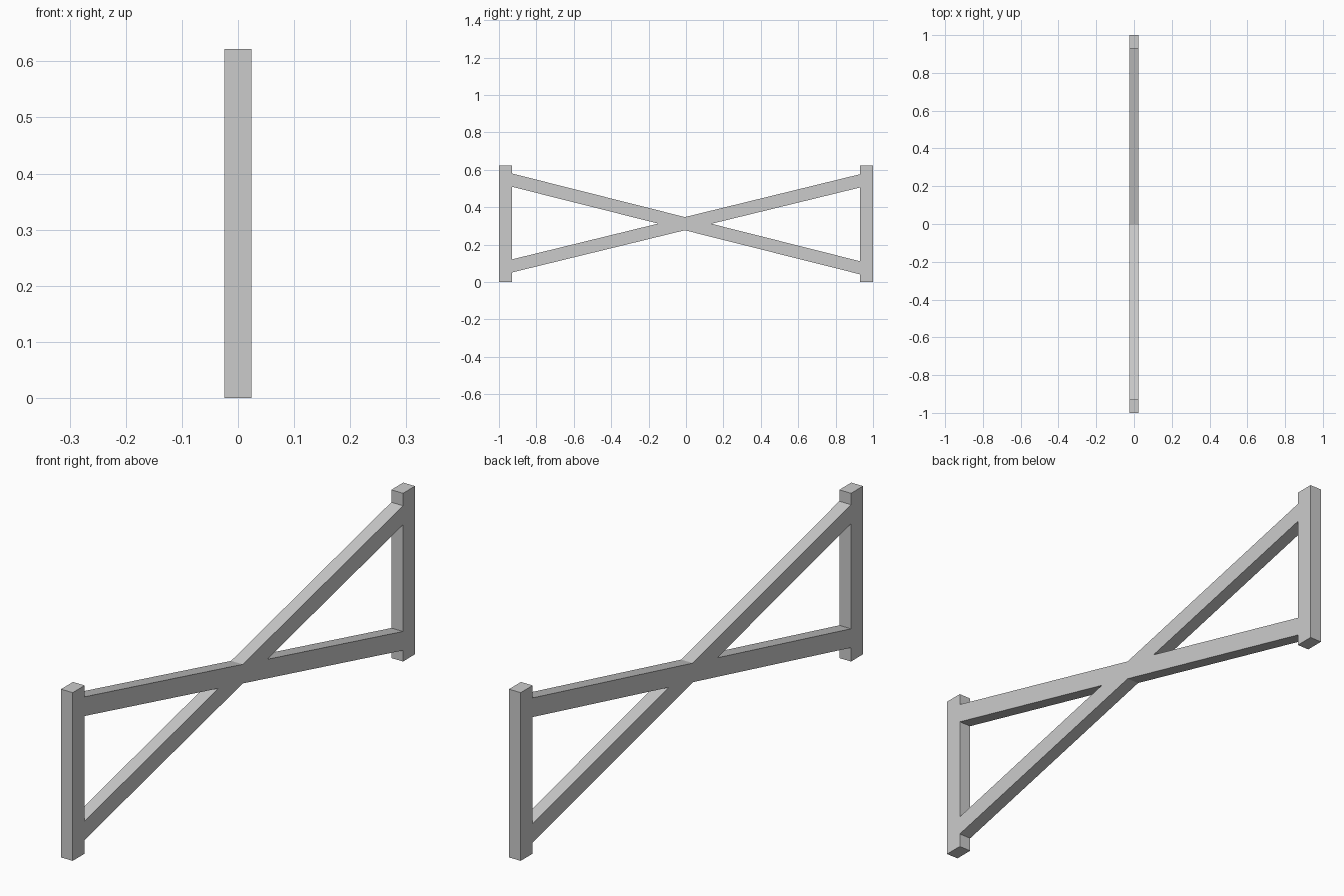
import bpy
from math import radians
from mathutils import Vector
from mathutils.geometry import intersect_line_line_2d, intersect_line_line

if "Cube" in bpy.data.objects:
    bpy.data.objects.remove(bpy.data.objects["Cube"])

INNER, OUTER, HEIGHT, DEPTH = 0.93, 1.0, 0.622, 0.048


def edge(z_left, z_right):
    return (-INNER, z_left), (INNER, z_right)


def cross(a, b):
    p = intersect_line_line(*[Vector((*q, 0)) for q in (*a, *b)])[0]
    return p.x, p.y


# Upper and lower edges of the two crossing braces, in the (y, z) plane
fall_top, fall_low = edge(0.580, 0.111), edge(0.509, 0.041)
rise_top, rise_low = edge(0.121, 0.576), edge(0.051, 0.505)

# Outer silhouette: post, brace notch, post, brace notch
outline = [
    (-OUTER, 0), (-INNER, 0), rise_low[0], cross(rise_low, fall_low),
    fall_low[1], (INNER, 0), (OUTER, 0), (OUTER, HEIGHT), (INNER, HEIGHT),
    rise_top[1], cross(rise_top, fall_top), fall_top[0],
    (-INNER, HEIGHT), (-OUTER, HEIGHT),
]
# Triangular openings between each post and the braces
left_gap = [fall_low[0], rise_top[0], cross(fall_low, rise_top)]
right_gap = [rise_low[1], fall_top[1], cross(rise_low, fall_top)]

# Crossed frame, extruded along x as one continuous solid
curve = bpy.data.curves.new("crossed_frame", 'CURVE')
curve.dimensions = '2D'
curve.fill_mode = 'BOTH'
curve.extrude = DEPTH / 2
for pts in (outline, left_gap, right_gap):
    s = curve.splines.new('POLY')
    s.points.add(len(pts) - 1)
    for p, (y, z) in zip(s.points, pts):
        p.co = (y, z, 0, 1)
    s.use_cyclic_u = True
    s.use_smooth = False

frame = bpy.data.objects.new("crossed_frame", curve)
frame.rotation_euler = (radians(90), 0, radians(90))
bpy.context.collection.objects.link(frame)
bpy.context.view_layer.objects.active = frame
frame.select_set(True)
bpy.ops.object.convert(target='MESH')
bpy.ops.object.transform_apply(rotation=True)
bpy.ops.object.mode_set(mode='EDIT')
bpy.ops.mesh.select_all(action='SELECT')
bpy.ops.mesh.remove_doubles(threshold=0.0005)
bpy.ops.mesh.normals_make_consistent(inside=False)
bpy.ops.object.mode_set(mode='OBJECT')
bpy.ops.object.shade_flat()
